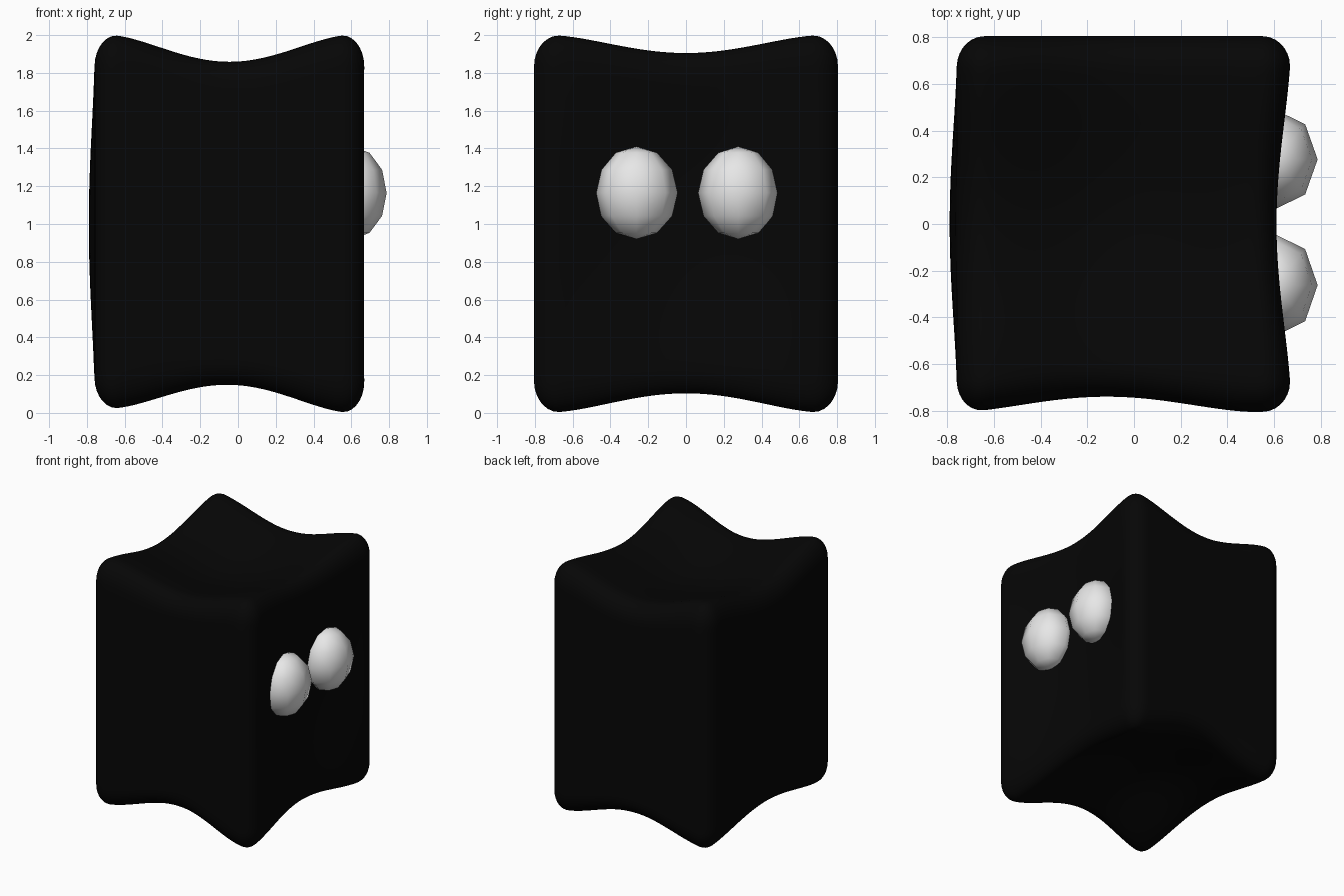
import bpy, bmesh, math
from mathutils import Vector

if "Cube" in bpy.data.objects:
    bpy.data.objects.remove(bpy.data.objects["Cube"])


def material(name, value):
    mat = bpy.data.materials.new(name)
    mat.use_nodes = True
    color = (value, value, value, 1)
    mat.diffuse_color = color
    mat.node_tree.nodes["Principled BSDF"].inputs["Base Color"].default_value = color
    return mat


def make_object(name, bm, mat):
    for f in bm.faces:
        f.smooth = True
    mesh = bpy.data.meshes.new(name)
    bm.to_mesh(mesh)
    bm.free()
    mesh.materials.append(mat)
    obj = bpy.data.objects.new(name, mesh)
    bpy.context.collection.objects.link(obj)
    return obj


def hollow(t, half=0.86):
    """Smooth broad bump: one in the middle of a face, zero near its edges."""
    return math.cos(math.pi / 2 * min(1, abs(t) / half)) ** 1.5


def rounded(p, r):
    inner = Vector([max(r - 1, min(1 - r, c)) for c in p])
    d = p - inner
    return inner + d.normalized() * r


def shape_body(p):
    u, v, w = rounded(p, 1 / 6)
    hx, hy, hz = hollow(u), hollow(v), hollow(w, 1)
    # sunken top and underside, the top deeper along the plain side
    dip = 0.14 * hx + (0.11 - 0.02 * u) * hy
    if w < 0:
        dip = 0.135 * hx + 0.1 * hy + 0.0125 * (1 - u)
    z = 1 + w * (1 - dip)
    # eye side sunken most in the middle, opposite side bulging
    x = -0.045 + 0.715 * u
    if u > 0:
        x -= (0.05 * hy + 0.07 * hy ** 0.5 * hz) * u
    else:
        x += 0.03 * hy * hz * u
    # sunken front, flat back
    y = 0.805 * v
    if v < 0:
        y -= 0.065 * hollow(u + 0.1) * v
    return Vector((x, y, z))


black = material("soft black", 0.0018)
white = material("eye white", 0.8)

# Cushion-shaped body
bm = bmesh.new()
bmesh.ops.create_cube(bm, size=2)
bmesh.ops.subdivide_edges(bm, edges=bm.edges[:], cuts=47, use_grid_fill=True)
for vert in bm.verts:
    vert.co = shape_body(vert.co.copy())
make_object("body", bm, black)

# Two faceted eyes set into the side
for name, y, ry in (("front_eye", -0.262, 0.218), ("back_eye", 0.277, 0.213)):
    bm = bmesh.new()
    bmesh.ops.create_uvsphere(bm, u_segments=8, v_segments=6, radius=1)
    for vert in bm.verts:
        vert.co = Vector((vert.co.x * 0.182, vert.co.y * ry, vert.co.z * 0.245))
    eye = make_object(name, bm, white)
    eye.location = (0.605, y, 1.165)
